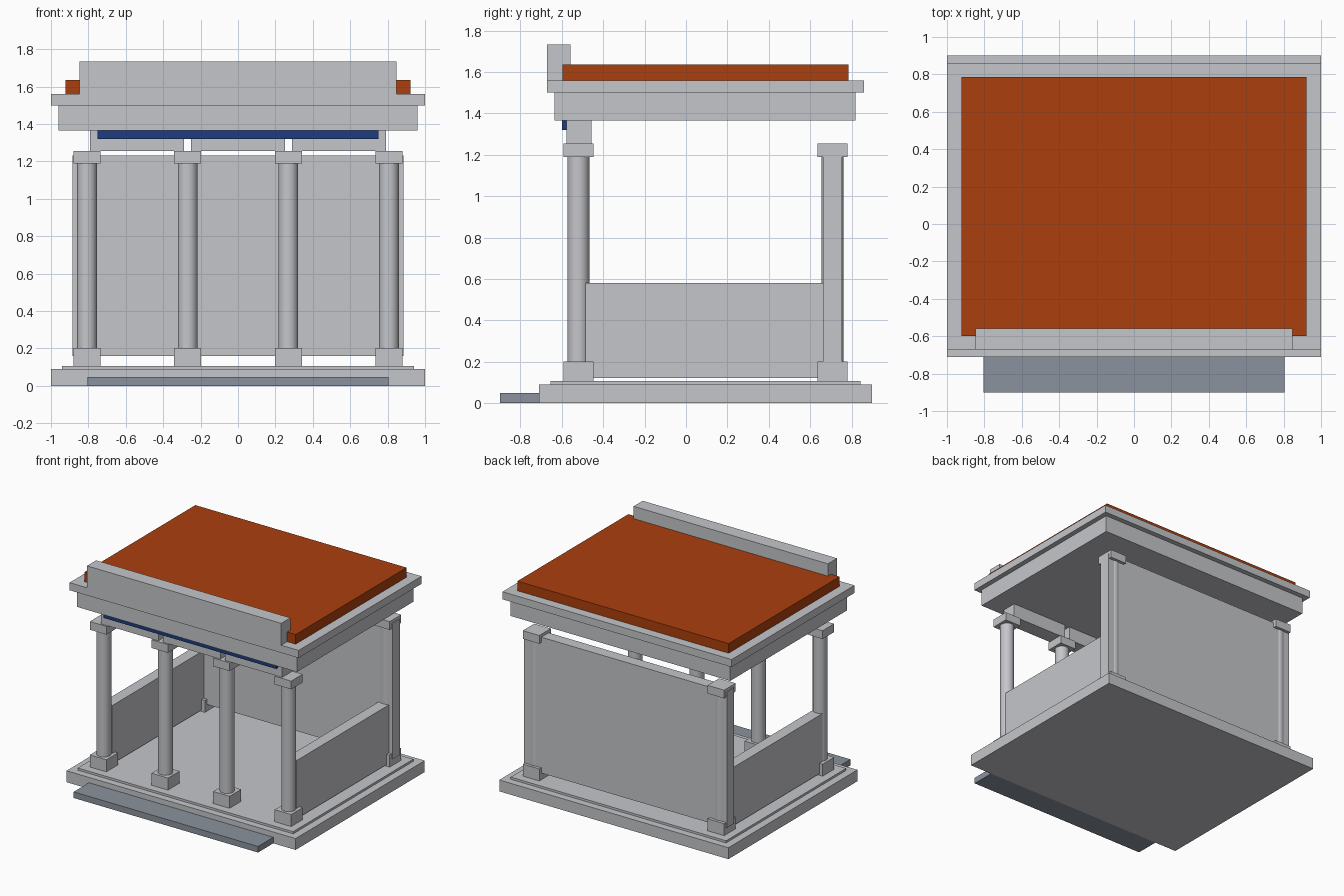
import bpy
import math

if "Cube" in bpy.data.objects:
    bpy.data.objects.remove(bpy.data.objects["Cube"])


def material(name, rgb):
    m = bpy.data.materials.new(name)
    m.diffuse_color = (*rgb, 1.0)
    m.use_nodes = True
    m.node_tree.nodes["Principled BSDF"].inputs["Base Color"].default_value = m.diffuse_color
    return m


STONE = material("pale_stone", (0.56, 0.565, 0.59))
TILE = material("terracotta", (0.41, 0.05, 0.004))
BLUE = material("deep_blue", (0.013, 0.045, 0.21))
SLATE = material("slate_grey", (0.26, 0.29, 0.34))


def box(name, x, y, z, mat=STONE):
    """Box from (min, max) ranges on each axis."""
    lo, hi = zip(x, y, z)
    bpy.ops.mesh.primitive_cube_add(size=1)
    o = bpy.context.object
    o.name = name
    for v in o.data.vertices:
        v.co = [hi[i] if v.co[i] > 0 else lo[i] for i in range(3)]
    o.data.materials.append(mat)
    return o


def column(name, x, y):
    """Round shaft with square base and capital."""
    h = 0.072
    bpy.ops.mesh.primitive_cylinder_add(vertices=32, radius=0.053, depth=1.0,
                                        location=(x, y, 0.695))
    o = bpy.context.object
    o.name = name + "_shaft"
    o.data.materials.append(STONE)
    bpy.ops.object.shade_smooth_by_angle(angle=math.radians(35))
    box(name + "_base", (x - h, x + h), (y - h, y + h), (0.107, 0.202))
    box(name + "_capital", (x - h, x + h), (y - h, y + h), (1.19, 1.255))


# Platform and entrance step
box("platform", (-1, 1), (-0.71, 0.90), (0, 0.09))
box("platform_upper_tier", (-0.94, 0.94), (-0.655, 0.843), (0.09, 0.107))
box("entrance_step", (-0.805, 0.805), (-0.90, -0.71), (0, 0.048), SLATE)

# Columns: four in front, two at the back corners
for i, x in enumerate((-0.807, -0.269, 0.269, 0.807)):
    column(f"front_column_{i + 1}", x, -0.52)
for side, s in (("left", -1), ("right", 1)):
    column(f"back_{side}_column", s * 0.807, 0.708)
    # Low side walls
    box(f"{side}_wall", sorted((s * 0.762, s * 0.852)), (-0.485, 0.68), (0.12, 0.58))

# Back wall
box("back_wall", (-0.885, 0.885), (0.663, 0.755), (0.16, 1.232))

# Lintels between the front columns
for i, x in enumerate((-0.54, 0, 0.54)):
    box(f"lintel_{i + 1}", (x - 0.25, x + 0.25), (-0.578, -0.457), (1.255, 1.365))
box("blue_frieze_strip", (-0.752, 0.752), (-0.60, -0.578), (1.32, 1.365), BLUE)

# Entablature, cornice, roof and front parapet
box("entablature", (-0.96, 0.96), (-0.635, 0.82), (1.365, 1.50))
box("cornice", (-1, 1), (-0.672, 0.86), (1.50, 1.56))
box("roof_slab", (-0.922, 0.922), (-0.598, 0.785), (1.56, 1.636), TILE)
box("front_parapet", (-0.848, 0.848), (-0.672, -0.558), (1.56, 1.733))
